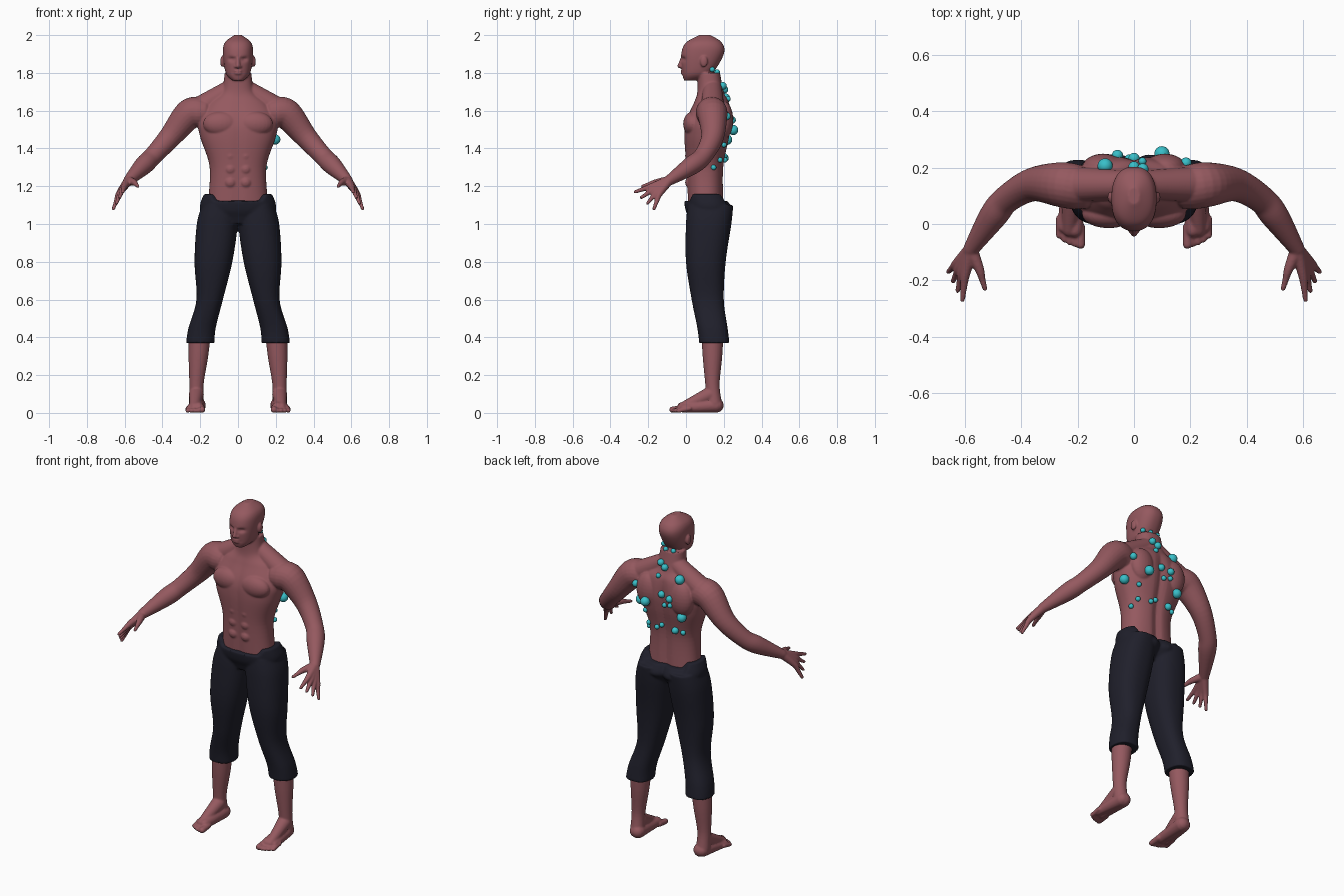
import bpy, bmesh, math
from mathutils import Vector, Matrix

default_cube = bpy.data.objects.get("Cube")
if default_cube:
    bpy.data.objects.remove(default_cube)


def material(name, color):
    mat = bpy.data.materials.new(name)
    mat.use_nodes = True
    mat.diffuse_color = (*color, 1)
    for node in mat.node_tree.nodes:
        if node.type == 'BSDF_PRINCIPLED':
            node.inputs["Base Color"].default_value = (*color, 1)
    return mat


def spline(rows, steps):
    """Catmull-Rom interpolation through rows of numbers."""
    out, last = [], len(rows) - 1
    for i in range(last):
        quad = list(zip(rows[max(i - 1, 0)], rows[i], rows[i + 1], rows[min(i + 2, last)]))
        for s in range(steps):
            t = s / steps
            out.append([b + t / 2 * (c - a + t * (2*a - 5*b + 4*c - d + t * (3*(b - c) + d - a)))
                        for a, b, c, d in quad])
    out.append(list(rows[-1]))
    return out


def bridge(bm, rings):
    """Closed skin over a list of point rings."""
    loops = [[bm.verts.new(point) for point in ring] for ring in rings]
    count = len(loops[0])
    for low, high in zip(loops, loops[1:]):
        for i in range(count):
            j = (i + 1) % count
            bm.faces.new((low[i], low[j], high[j], high[i]))
    for loop in (loops[0], loops[-1]):
        hub = bm.verts.new(sum((vert.co for vert in loop), Vector()) / count)
        for i in range(count):
            bm.faces.new((loop[i], loop[(i + 1) % count], hub))


def loft(bm, rows, side=1, shape=None, count=72, steps=8):
    """Upright form; rows are height, half width, front, back and, if off centre, x."""
    def squarish(value):
        return math.copysign(abs(value) ** 0.85, value)

    rings = []
    for z, half, front, back, *offset in spline(rows, steps):
        ring = []
        for i in range(count):
            angle = math.tau * i / count
            x = side * sum(offset) + half * squarish(math.cos(angle))
            y = (front + back) / 2 + (back - front) / 2 * squarish(math.sin(angle))
            point = Vector((x, y, z))
            if shape:
                shape(point, math.sin(angle) > 0)
            ring.append(point)
        rings.append(ring)
    bridge(bm, rings)


def tube(bm, points, side=1, count=24, steps=6):
    """Round-ended limb; points are x, y, z, radius."""
    path = [(Vector((x * side, y, z)), radius) for x, y, z, radius in spline(points, steps)]
    spots = [spot for spot, radius in path]
    last = len(path) - 1
    rings, across = [], Vector((0.3, 0.2, 0.9))
    for i, (spot, radius) in enumerate(path):
        along = (spots[min(i + 1, last)] - spots[max(i - 1, 0)]).normalized()
        across = (across - along * across.dot(along)).normalized()
        other = along.cross(across)
        # The first and last stations grow a rounded cap
        caps = [0]
        if i == 0:
            caps = [-80, -55, -30, 0]
        elif i == last:
            caps = [0, 30, 55, 80]
        for cap in map(math.radians, caps):
            hub, reach = spot + along * radius * math.sin(cap), radius * math.cos(cap)
            turns = [math.tau * k / count for k in range(count)]
            rings.append([hub + (across * math.cos(turn) + other * math.sin(turn)) * reach
                          for turn in turns])
    bridge(bm, rings)


def ball(bm, center, size):
    matrix = Matrix.Translation(center) @ Matrix.Diagonal((*size, 1))
    bmesh.ops.create_uvsphere(bm, u_segments=24, v_segments=14, radius=1, matrix=matrix)


def finish(bm, name, mat, voxel=0):
    """Make the object; a voxel size fuses its overlapping parts into one skin."""
    bmesh.ops.recalc_face_normals(bm, faces=bm.faces)
    for face in bm.faces:
        face.smooth = True
    mesh = bpy.data.meshes.new(name)
    bm.to_mesh(mesh)
    bm.free()
    mesh.materials.append(mat)
    obj = bpy.data.objects.new(name, mesh)
    bpy.context.scene.collection.objects.link(obj)
    if voxel:
        fuse = obj.modifiers.new("fuse", 'REMESH')
        fuse.mode, fuse.voxel_size, fuse.use_smooth_shade = 'VOXEL', voxel, True
        soften = obj.modifiers.new("soften", 'SMOOTH')
        soften.factor, soften.iterations = 0.5, 4
    return obj


def bump(value, center, width):
    return math.exp(-((value - center) / width) ** 2)


# Surface details: spine and chest grooves, eye sockets and mouth, waistband step
def trunk_groove(point, behind):
    fade = min(1, max(0, (1.7 - point.z) * 8))
    point.y -= (0.014 if behind else -0.005) * fade * bump(point.x, 0, 0.025)


def face_dents(point, behind):
    if not behind:
        x = abs(point.x)
        point.y += 0.016 * bump(x, 0.033, 0.018) * bump(point.z, 1.873, 0.011)
        point.y += 0.006 * bump(x, 0, 0.025) * bump(point.z, 1.803, 0.004)


def waist_step(point, behind):
    if behind:
        point.y -= 0.025 * bump(point.x, 0, 0.025)
    inner = min(1, max(0, (0.15 - abs(point.x)) / 0.02))
    point.z -= inner * max(0, point.z - 1.04) / 3


skin = material("skin", (0.3, 0.1, 0.115))
cloth = material("dark cloth", (0.014, 0.014, 0.024))
teal = material("teal", (0.04, 0.52, 0.58))

# Body: torso with neck, then head
body_mesh = bmesh.new()
loft(body_mesh, [(1.1, .16, .01, .2), (1.3, .15, 0, .2), (1.46, .2, -.01, .23),
                 (1.55, .21, 0, .24), (1.64, .16, .04, .23), (1.7, .09, .06, .2),
                 (1.8, .07, .06, .18)], shape=trunk_groove)
loft(body_mesh, [(1.76, .03, -.01, .06), (1.8, .065, -.02, .14), (1.9, .08, -.025, .2),
                 (1.96, .07, 0, .19), (2, .02, .07, .13)], shape=face_dents, steps=14)

# Nose and lips
tube(body_mesh, [(0, -.02, 1.88, .008), (0, -.034, 1.836, .012)])
for height in (1.797, 1.81):
    ball(body_mesh, (0, -.02, height), (.022, .008, .005))

for side in (1, -1):
    # Nostril, eye, brow, ear
    ball(body_mesh, (side * .012, -.023, 1.833), (.009, .012, .008))
    ball(body_mesh, (side * .033, .008, 1.872), (.014, .012, .007))
    tube(body_mesh, [(.012, -.019, 1.89, .008), (.035, -.008, 1.89, .008), (.055, .01, 1.89, .008)], side)
    ball(body_mesh, (side * .083, .095, 1.86), (.011, .02, .03))

    # Chest, shoulder blade, belly muscles
    ball(body_mesh, (side * .09, .035, 1.53), (.095, .05, .065))
    ball(body_mesh, (side * .11, .2, 1.55), (.075, .05, .1))
    for row in range(3):
        ball(body_mesh, (side * .04, .03, 1.22 + row * .07), (.035, .035, .035))

    # Shoulder slope and arm
    tube(body_mesh, [(.03, .14, 1.72, .05), (.22, .14, 1.6, .065)], side)
    tube(body_mesh, [(.2, .13, 1.59, .08), (.26, .14, 1.58, .08), (.36, .14, 1.46, .06),
                     (.45, .09, 1.36, .05), (.5, .03, 1.31, .05), (.58, -.09, 1.23, .028)], side)

    # Hand: each digit runs from the wrist over its knuckle to the tip
    digits = [(Vector((.55, -.16, 1.22)), Vector((.53, -.23, 1.2)))]
    for i in range(4):
        knuckle = Vector((.6, -.18, 1.2)).lerp(Vector((.63, -.14, 1.16)), i / 3)
        tip = Vector((.61, -.27, 1.17)).lerp(Vector((.66, -.17, 1.08)), i / 3)
        digits.append((knuckle, tip))
    for knuckle, tip in digits:
        middle = knuckle.lerp(tip, 0.5)
        tube(body_mesh, [(.58, -.09, 1.23, .025), (*knuckle, .017), (*middle, .012), (*tip, .009)], side)

    # Lower leg
    tube(body_mesh, [(.2, .14, .45, .06), (.21, .14, .3, .052), (.22, .14, .15, .038),
                     (.22, .15, .05, .04)], side)

    # Foot: instep, inner edge, outer edge, then toes
    tube(body_mesh, [(.22, .13, .1, .04), (.23, -.02, .03, .025)], side)
    tube(body_mesh, [(.21, .16, .04, .04), (.21, -.02, .03, .028)], side)
    tube(body_mesh, [(.22, .16, .04, .038), (.25, -.01, .024, .022)], side)
    for i in range(5):
        x, radius = .19 + i * .019, .012 if i else .017
        reach = i * i * .002 - .072
        tube(body_mesh, [(x, reach + .06, .024, radius), (x, reach, radius, radius)], side)
body = finish(body_mesh, "body", skin, voxel=0.005)

# Cropped trousers: hips and two legs
trousers = bmesh.new()
loft(trousers, [(1, .13, .03, .2), (1.08, .2, 0, .25), (1.16, .18, -.01, .225)], shape=waist_step)
for side in (1, -1):
    loft(trousers, [(1.1, .09, .01, .25, .1), (1, .108, 0, .24, .11), (.8, .1, 0, .21, .13),
                    (.6, .07, .03, .2, .15), (.45, .072, .06, .22, .19),
                    (.37, .075, .07, .23, .2)], side)
finish(trousers, "trousers", cloth, voxel=0.007)

# Orbs on the nape and back: x and height by size, each dropped onto the skin from behind
bpy.context.view_layer.update()
surface = body.evaluated_get(bpy.context.evaluated_depsgraph_get())
orb_places = {
    .027: [(.19, 1.45), (.1, 1.5), (-.12, 1.45), (-.1, 1.66)],
    .02: [(.03, 1.73), (0, 1.71), (.18, 1.57), (0, 1.56), (-.06, 1.55), (-.07, 1.35)],
    .014: [(.05, 1.82), (.02, 1.8), (-.03, 1.8), (.03, 1.66), (.13, 1.42), (.12, 1.34), (-.02, 1.5),
           (-.06, 1.51), (.02, 1.36), (.05, 1.34), (-.11, 1.34), (.14, 1.3)],
}
orbs = bmesh.new()
for radius, places in orb_places.items():
    for x, height in places:
        found, spot, normal, index = surface.ray_cast(Vector((x, 1, height)), Vector((0, -1, 0)))
        if found:
            ball(orbs, spot + normal * radius * 0.3, (radius, radius, radius))
finish(orbs, "back_orbs", teal)
